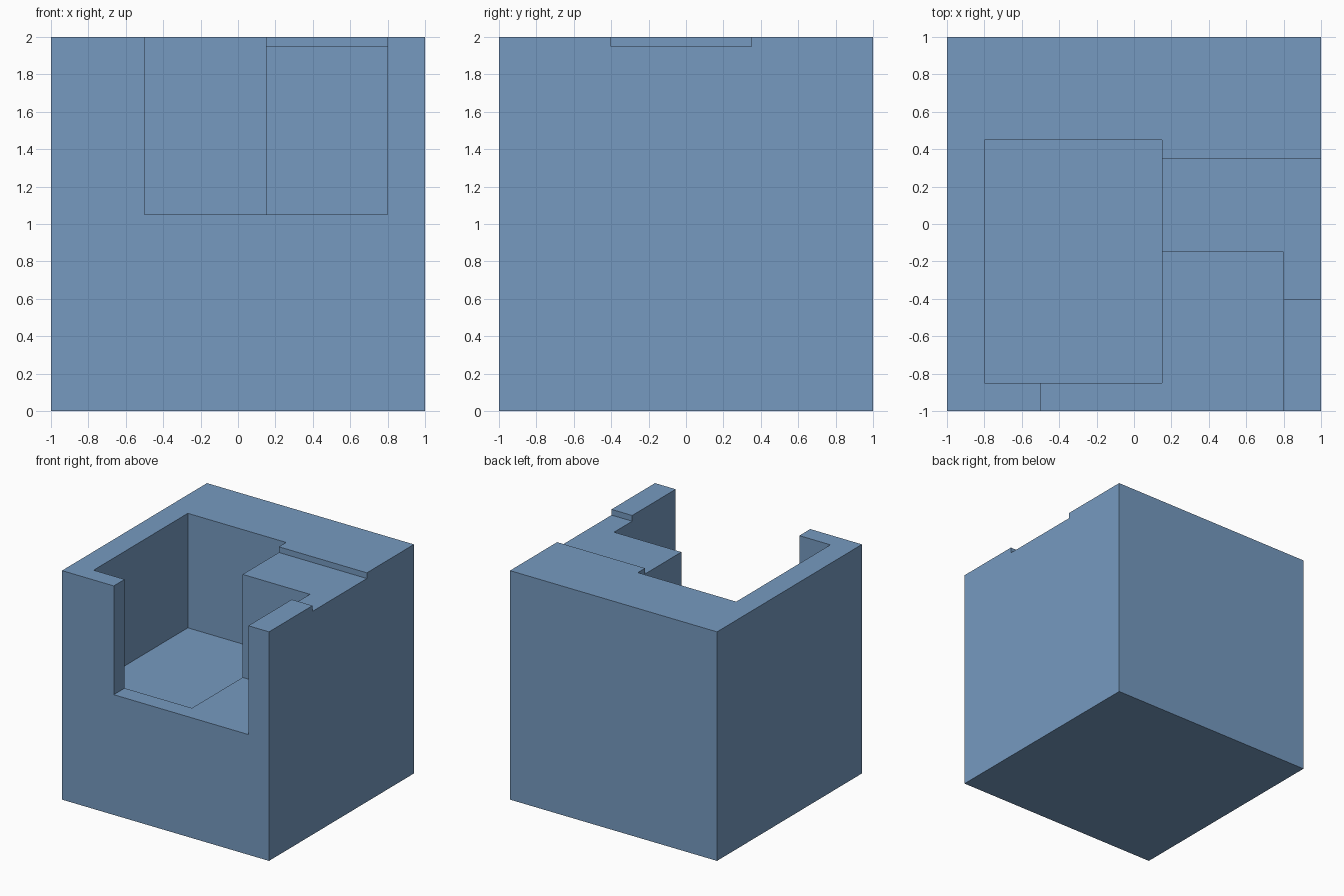
import bpy
from mathutils import Vector

default = bpy.data.objects.get("Cube")
if default:
    bpy.data.objects.remove(default, do_unlink=True)

# Single blue material
blue = bpy.data.materials.new("steel_blue")
blue.use_nodes = True
colour = (0.181, 0.323, 0.527, 1)
blue.diffuse_color = colour
blue.node_tree.nodes["Principled BSDF"].inputs["Base Color"].default_value = colour


def box(name, low, high):
    """Box spanning two opposite corners."""
    low, high = Vector(low), Vector(high)
    bpy.ops.mesh.primitive_cube_add(size=1, location=(low + high) / 2)
    obj = bpy.context.object
    obj.name = name
    obj.scale = high - low
    bpy.ops.object.transform_apply(location=False, rotation=False, scale=True)
    obj.data.materials.append(blue)
    return obj


def carve(target, name, low, high):
    """Cut a box-shaped recess out of the target."""
    cutter = box(name, low, high)
    cutter.hide_render = True
    mod = target.modifiers.new(name, 'BOOLEAN')
    mod.operation = 'DIFFERENCE'
    mod.solver = 'EXACT'
    mod.object = cutter
    bpy.context.view_layer.objects.active = target
    bpy.ops.object.modifier_apply(modifier=name)
    bpy.data.objects.remove(cutter, do_unlink=True)


# Solid block
block = box("carved_block", (-1, -1, 0), (1, 1, 2))

# Deep pocket, open at the top
carve(block, "pocket", (-0.8, -0.85, 1.0), (0.15, 0.45, 2.2))
# Slot opening through the front wall
carve(block, "front_slot", (-0.5, -1.2, 1.05), (0.8, -0.15, 2.2))
# Shallow channel running out of the left side
carve(block, "side_channel", (0, -0.4, 1.95), (1.2, 0.35, 2.2))
